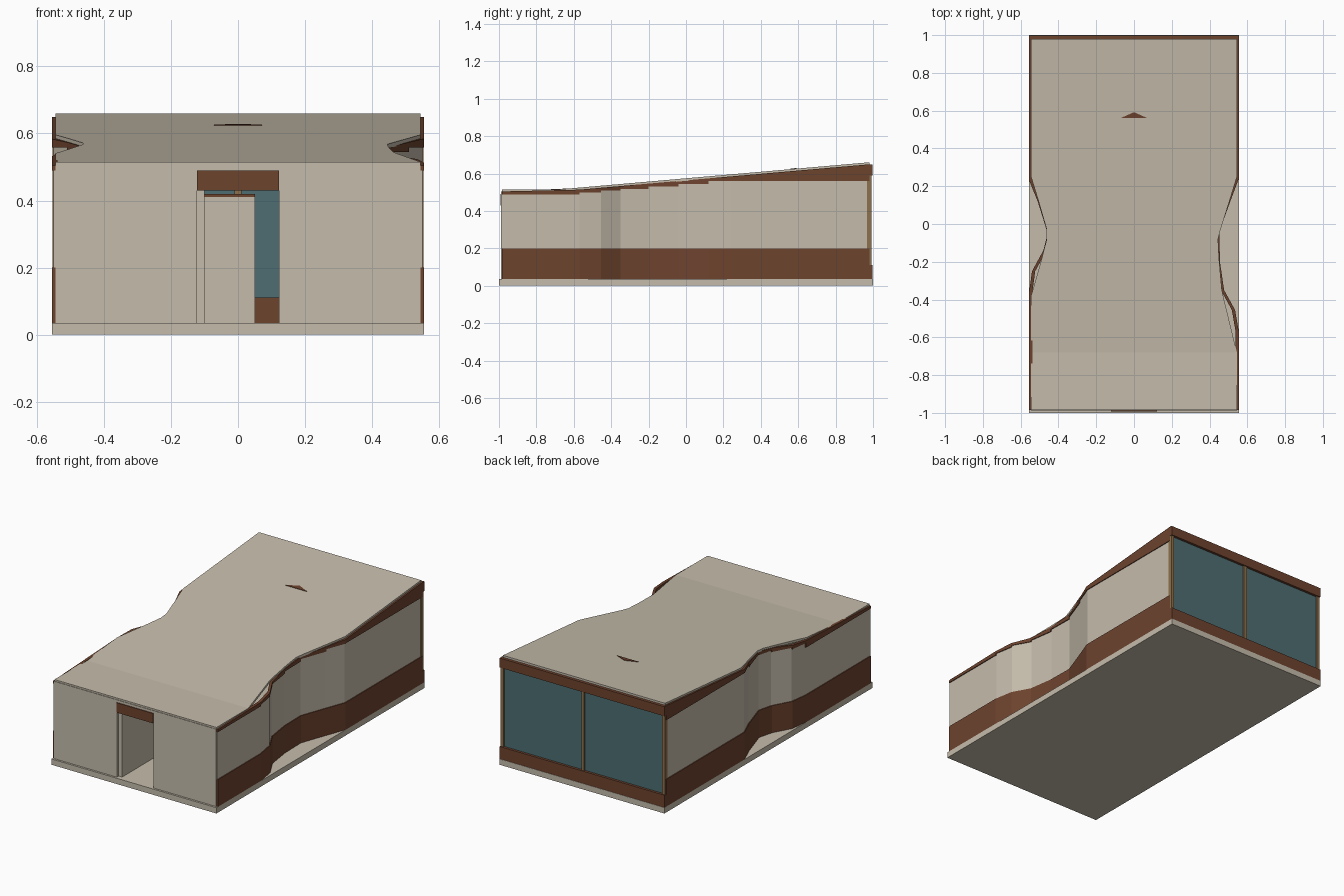
import bpy, bmesh

if "Cube" in bpy.data.objects:
    bpy.data.objects.remove(bpy.data.objects["Cube"])


def material(name, rgb):
    m = bpy.data.materials.new(name)
    m.diffuse_color = (*rgb, 1)
    m.use_nodes = True
    m.node_tree.nodes["Principled BSDF"].inputs["Base Color"].default_value = m.diffuse_color
    return m


PLASTER = material("warm_plaster", (0.56, 0.505, 0.41))
BROWN = material("rust_brown", (0.155, 0.056, 0.027))
GLASS = material("teal_glass", (0.075, 0.155, 0.17))
TIMBER = material("tan_timber", (0.27, 0.165, 0.07))

BASE = 0.035     # top of the floor slab
BAND = 0.20      # top of the lower brown band


def finish(name, bm, mat):
    bmesh.ops.recalc_face_normals(bm, faces=bm.faces)
    mesh = bpy.data.meshes.new(name)
    bm.to_mesh(mesh)
    bm.free()
    mesh.materials.append(mat)
    ob = bpy.data.objects.new(name, mesh)
    bpy.context.collection.objects.link(ob)
    return ob


def add_hexa(bm, bottom, top):
    """Six-sided block from a bottom and a top quad."""
    v = [bm.verts.new(p) for p in bottom + top]
    for f in ((3, 2, 1, 0), (4, 5, 6, 7), (0, 1, 5, 4),
              (1, 2, 6, 5), (2, 3, 7, 6), (3, 0, 4, 7)):
        bm.faces.new([v[i] for i in f])


def box(name, x, y, z, mat):
    bm = bmesh.new()
    quad = [(x[0], y[0]), (x[1], y[0]), (x[1], y[1]), (x[0], y[1])]
    add_hexa(bm, [(*p, z[0]) for p in quad], [(*p, z[1]) for p in quad])
    return finish(name, bm, mat)


def roof_z(y):
    """Top of the roof: flat at the front, then rising to the back."""
    return 0.515 + max(0, y + 0.68) * 0.145 / 1.66


def wall_strip(name, side, path, out, z0, z1, mat):
    """Wall following a plan path; z0 and z1 give heights per segment end."""
    bm = bmesh.new()
    for i, (a, b) in enumerate(zip(path, path[1:])):
        quad = [(side * (p[0] + o), p[1]) for p, o in
                ((a, out), (b, out), (b, -0.012), (a, -0.012))]
        add_hexa(bm, [(x, y, z0(i, y)) for x, y in quad],
                 [(x, y, z1(i, y)) for x, y in quad])
    return finish(name, bm, mat)


# Floor slab
box("floor_slab", (-0.555, 0.555), (-1, 1), (0, BASE), PLASTER)

# Pinched side walls: (half width, y) in plan
right_path = [(.55, -.985), (.55, -.57), (.53, -.455), (.472, -.35), (.45, -.2),
              (.447, -.04), (.505, .12), (.55, .24), (.55, .98)]
left_path = [(.55, -.985), (.55, -.36), (.535, -.25), (.475, -.14), (.452, -.05),
             (.505, .12), (.55, .23), (.55, .98)]
for label, side, path in (("right", 1, right_path), ("left", -1, left_path)):
    # plaster stops at a level step in each segment, below the sloping roof
    steps = [min(0.56, roof_z(a[1]) - 0.026) for a in path]
    wall_strip(label + "_lower_band", side, path, 0.005,
               lambda i, y: BASE, lambda i, y: BAND, BROWN)
    wall_strip(label + "_wall", side, path, 0.0,
               lambda i, y: BAND, lambda i, y: steps[i], PLASTER)
    wall_strip(label + "_upper_band", side, path, 0.005,
               lambda i, y: steps[i], lambda i, y: roof_z(y) - 0.011, BROWN)

# Thin roof sheet: rows of (y, left edge, right edge)
rows = [(-.985, -.545, .545), (-.68, -.545, .545), (-.38, -.545, .472),
        (-.34, -.533, .464), (-.18, -.488, .45), (-.08, -.462, .445),
        (-.03, -.462, .458), (.12, -.505, .505), (.25, -.545, .545),
        (.98, -.545, .545)]
bm = bmesh.new()
rings = [[bm.verts.new(p) for p in ((l, y, roof_z(y)), (r, y, roof_z(y)),
                                    (r, y, roof_z(y) - .014), (l, y, roof_z(y) - .014))]
         for y, l, r in rows]
for a, b in zip(rings, rings[1:]):
    for k in range(4):
        bm.faces.new((a[k], a[(k + 1) % 4], b[(k + 1) % 4], b[k]))
bm.faces.new(rings[0])
bm.faces.new(rings[-1])
finish("roof", bm, PLASTER)

# Front wall with doorway
for label, x in (("left", (-.545, -.123)), ("right", (.123, .545))):
    box("front_wall_" + label, x, (-.988, -.97), (BASE, .49), PLASTER)
box("front_fascia", (-.545, .545), (-.988, -.97), (.49, .505), PLASTER)
box("door_lintel", (-.123, .123), (-.993, -.97), (.43, .49), BROWN)

# Inner partitions seen through the doorway
box("hall_partition", (-.123, -.1), (-.97, -.3), (BASE, .43), PLASTER)
box("cross_partition", (-.1, .05), (-.3, -.28), (BASE, .41), PLASTER)
box("partition_cap", (-.1, .05), (-.302, -.278), (.41, .42), BROWN)

# Glazed back wall
box("back_sill", (-.555, .555), (.968, .998), (BASE, .11), BROWN)
box("back_beam", (-.555, .555), (.975, .998), (.59, .648), BROWN)
box("back_glass", (-.54, .54), (.975, .983), (.11, .59), GLASS)
for label, x in (("left", -.543), ("middle", 0), ("right", .543)):
    box("window_post_" + label, (x - .01, x + .01), (.968, .992), (.11, .59), TIMBER)

# Small triangular ridge tip on the roof
bm = bmesh.new()
tri = [(-.072, .56), (.072, .56), (0, .592)]
low = [bm.verts.new((x, y, roof_z(y) - .008)) for x, y in tri]
high = [bm.verts.new((x, y, roof_z(y) + .003)) for x, y in tri]
bm.faces.new(low)
bm.faces.new(high)
for k in range(3):
    n = (k + 1) % 3
    bm.faces.new((low[k], low[n], high[n], high[k]))
finish("roof_tip", bm, BROWN)
